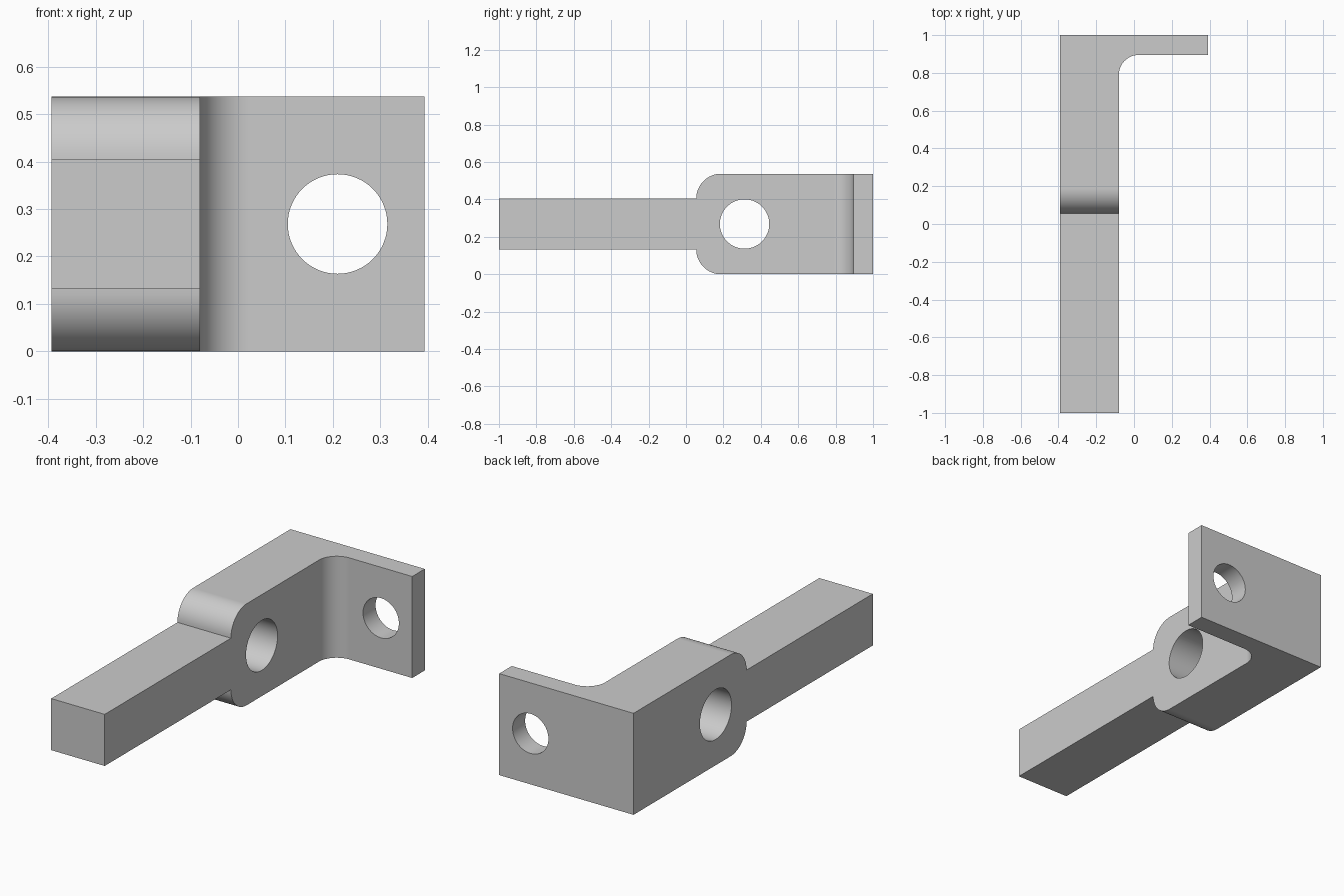
import bpy, bmesh
from math import sin, cos, pi, radians
from mathutils import Vector

if "Cube" in bpy.data.objects:
    bpy.data.objects.remove(bpy.data.objects["Cube"])

X0, X1, XB = -0.393, 0.393, -0.08      # overall width, bar inner face
H, MID = 0.537, 0.2685                 # head height, centre line
Z0, Z1 = 0.132, 0.405                  # handle bar bottom and top
YH, YP = 0.055, 0.895                  # head start, plate inner face


def arc(cx, cy, r, a0, a1, n):
    return [(cx + r * cos(radians(a0 + (a1 - a0) * i / n)),
             cy + r * sin(radians(a0 + (a1 - a0) * i / n))) for i in range(n + 1)]


def prism(name, points, to3d, depth):
    """Extrude a closed 2D profile along a vector."""
    bm = bmesh.new()
    face = bm.faces.new([bm.verts.new(to3d(u, v)) for u, v in points])
    new = bmesh.ops.extrude_face_region(bm, geom=[face])["geom"]
    bmesh.ops.translate(bm, vec=Vector(depth),
                        verts=[g for g in new if isinstance(g, bmesh.types.BMVert)])
    bmesh.ops.recalc_face_normals(bm, faces=bm.faces)
    mesh = bpy.data.meshes.new(name)
    bm.to_mesh(mesh)
    bm.free()
    obj = bpy.data.objects.new(name, mesh)
    bpy.context.collection.objects.link(obj)
    return obj


def boolean(obj, cutter, operation):
    cutter.hide_render = True
    mod = obj.modifiers.new(cutter.name, 'BOOLEAN')
    mod.operation, mod.object, mod.solver = operation, cutter, 'EXACT'
    bpy.context.view_layer.objects.active = obj
    bpy.ops.object.modifier_apply(modifier=mod.name)
    bpy.data.objects.remove(cutter)


# L-shaped plan with filleted inner corner
r = 0.105
plan = [(X0, -1), (XB, -1)] + arc(XB + r, YP - r, r, 180, 90, 16) \
    + [(X1, YP), (X1, 1), (X0, 1)]
bracket = prism("bracket", plan, lambda u, v: (u, v, -0.1), (0, 0, 0.8))

# Side outline: narrow bar widening into a round-cornered head
r = 0.132
side = [(-1.1, Z0), (YH, Z0)] + arc(YH + r, r, r, 180, 270, 16)[1:] \
    + [(1.1, 0), (1.1, H)] + arc(YH + r, H - r, r, 90, 180, 16) + [(-1.1, Z1)]
outline = prism("side_outline", side, lambda u, v: (-0.5, u, v), (1, 0, 0))
boolean(bracket, outline, 'INTERSECT')

# Round holes through the head and the plate
head_hole = prism("head_hole", arc(0.313, MID, 0.132, 0, 360, 64)[:-1],
                  lambda u, v: (-0.5, u, v), (0.5, 0, 0))
plate_hole = prism("plate_hole", arc(0.21, MID, 0.105, 0, 360, 64)[:-1],
                   lambda u, v: (u, 0.8, v), (0, 0.3, 0))
for cutter in (head_hole, plate_hole):
    boolean(bracket, cutter, 'DIFFERENCE')

# Smooth curves, crisp flat faces
bpy.ops.object.select_all(action='DESELECT')
bracket.select_set(True)
bpy.context.view_layer.objects.active = bracket
bpy.ops.object.shade_smooth_by_angle(angle=radians(30))
bracket.modifiers.new("weighted_normals", 'WEIGHTED_NORMAL').keep_sharp = True
